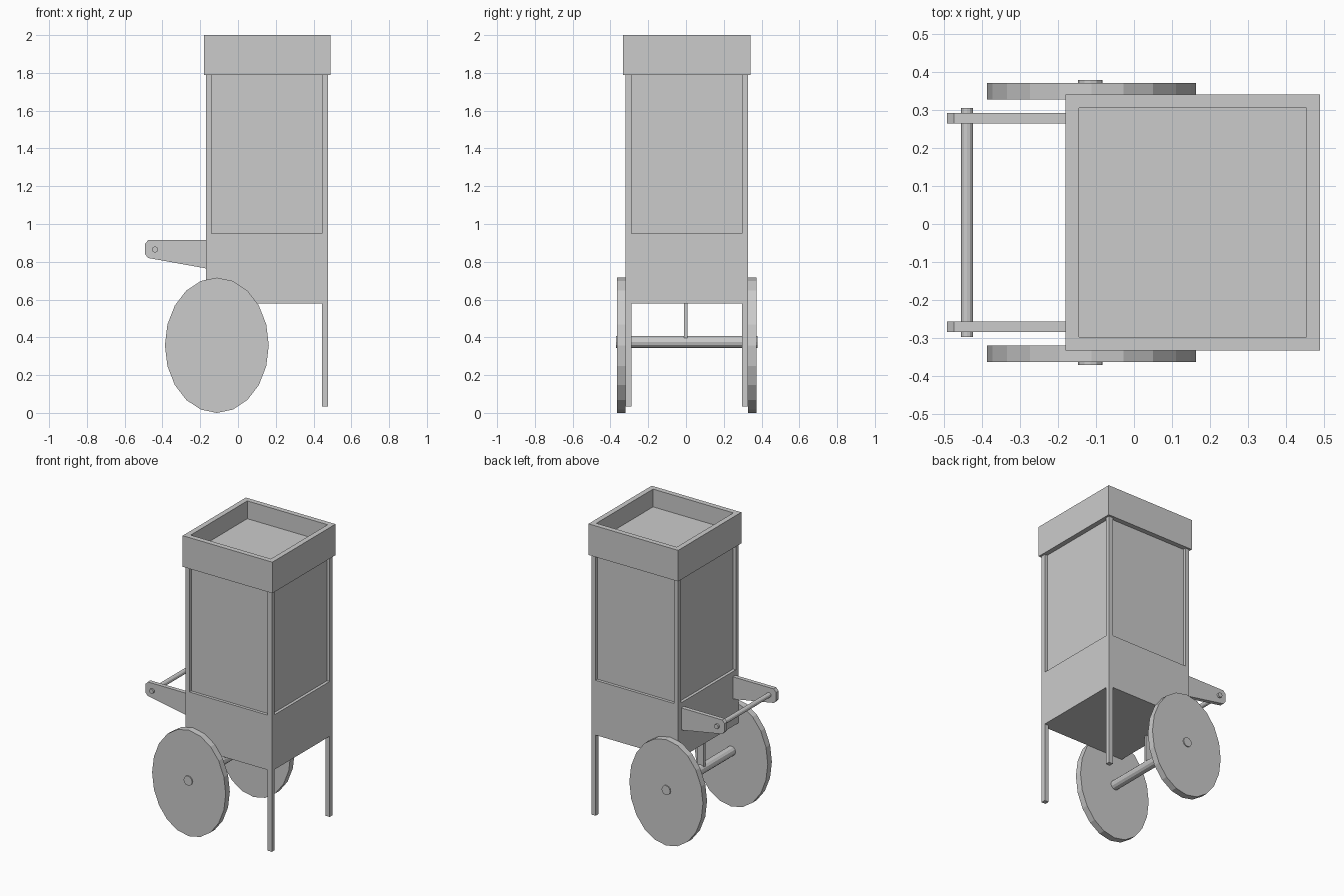
import bpy, bmesh
from math import radians
from mathutils import Matrix

if "Cube" in bpy.data.objects:
    bpy.data.objects.remove(bpy.data.objects["Cube"])

CY = 0.004  # lateral centre line of the cart


def finish(name, bm):
    bmesh.ops.recalc_face_normals(bm, faces=bm.faces)
    me = bpy.data.meshes.new(name)
    bm.to_mesh(me)
    bm.free()
    ob = bpy.data.objects.new(name, me)
    bpy.context.collection.objects.link(ob)
    return ob


def add_box(bm, x0, x1, y0, y1, z0, z1):
    m = Matrix.Translation(((x0 + x1) / 2, (y0 + y1) / 2, (z0 + z1) / 2))
    m = m @ Matrix.Diagonal((x1 - x0, y1 - y0, z1 - z0, 1))
    return bmesh.ops.create_cube(bm, size=1, matrix=m)


def box(name, *dims):
    bm = bmesh.new()
    add_box(bm, *dims)
    return finish(name, bm)


def rod(name, x, z, rx, rz, y0, y1, sides):
    # cylinder along y with an optionally elliptical section
    bm = bmesh.new()
    m = Matrix.Translation((x, (y0 + y1) / 2, z)) @ Matrix.Diagonal((rx, 1, rz, 1))
    m = m @ Matrix.Rotation(radians(90), 4, 'X') @ Matrix.Rotation(radians(90), 4, 'Z')
    bmesh.ops.create_cone(bm, cap_ends=True, segments=sides, radius1=1, radius2=1,
                          depth=y1 - y0, matrix=m)
    return finish(name, bm)


def plate(name, profile, y0, y1):
    # x-z profile extruded along y
    bm = bmesh.new()
    face = bm.faces.new([bm.verts.new((x, y0, z)) for x, z in profile])
    ext = bmesh.ops.extrude_face_region(bm, geom=[face])
    verts = [v for v in ext['geom'] if isinstance(v, bmesh.types.BMVert)]
    bmesh.ops.translate(bm, verts=verts, vec=(0, y1 - y0, 0))
    return finish(name, bm)


X0, X1 = -0.17, 0.477
Y0, Y1 = CY - 0.324, CY + 0.324
P, R = 0.031, 0.02  # post width, window recess

# lower cabinet and recessed window block
box("cabinet", X0, X1, Y0, Y1, 0.58, 0.95)
box("window_case", X0 + R, X1 - R, Y0 + R, Y1 - R, 0.95, 1.80)

# corner posts; the two on +x continue down as legs
for side, ya in (("front", Y0), ("back", Y1 - P)):
    box(side + "_handle_post", X0, X0 + P, ya, ya + P, 0.95, 1.79)
    box(side + "_upper_post", X1 - P, X1, ya, ya + P, 0.95, 1.79)
    box(side + "_leg", X1 - P, X1, ya, ya + P, 0.035, 0.58)

# roof box with a sunken tray
bm = bmesh.new()
add_box(bm, -0.18, 0.49, CY - 0.337, CY + 0.337, 1.79, 2.0)
bm.normal_update()
top = max(bm.faces, key=lambda f: f.calc_center_median().z)
bmesh.ops.inset_region(bm, faces=[top], thickness=0.035, use_even_offset=True)
ext = bmesh.ops.extrude_face_region(bm, geom=[top])
bmesh.ops.translate(bm, vec=(0, 0, -0.12),
                    verts=[v for v in ext['geom'] if isinstance(v, bmesh.types.BMVert)])
if top.is_valid:
    bmesh.ops.delete(bm, geom=[top], context='FACES_ONLY')
finish("roof", bm)

# push handle: two tapered brackets and a cross bar
bracket = [(X0, 0.915), (-0.475, 0.915), (-0.493, 0.895),
           (-0.493, 0.84), (-0.475, 0.82), (X0, 0.765)]
for side, s in (("front", -1), ("back", 1)):
    y = CY + s * 0.275
    plate(side + "_handle_bracket", bracket, y - 0.014, y + 0.014)
rod("handle_bar", -0.44, 0.865, 0.016, 0.016, CY - 0.302, CY + 0.302, 12)

# oval wheels, axle and axle hanger
for side, s in (("front", -1), ("back", 1)):
    y = CY + s * 0.346
    rod(side + "_wheel", -0.112, 0.358, 0.275, 0.358, y - 0.022, y + 0.022, 20)
rod("axle", -0.115, 0.376, 0.032, 0.032, CY - 0.375, CY + 0.375, 12)
box("axle_hanger", -0.138, -0.092, -0.01, 0.008, 0.39, 0.58)
